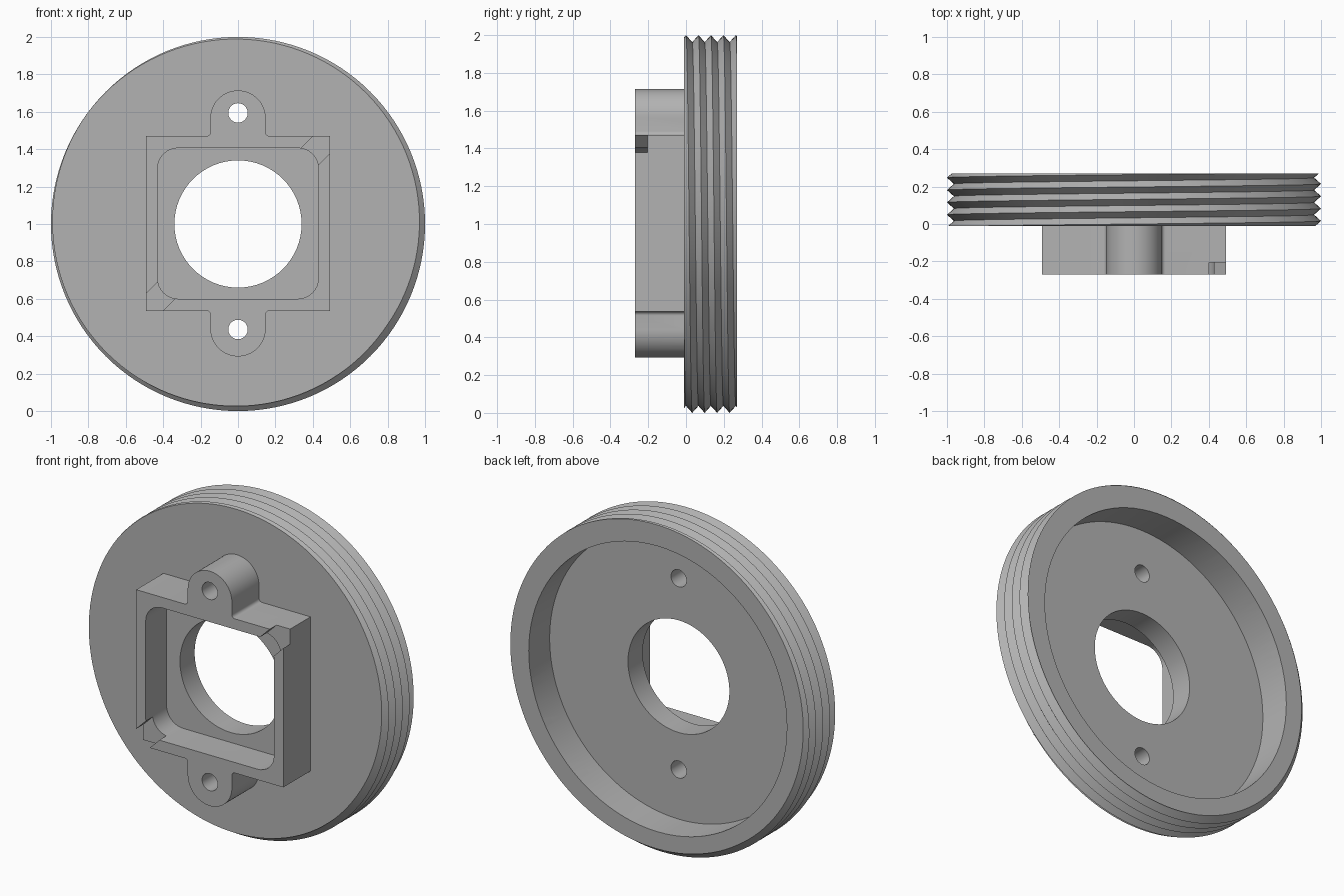
import bpy, bmesh
from math import sin, cos, pi, radians, floor

cube = bpy.data.objects.get("Cube")
if cube:
    bpy.data.objects.remove(cube, do_unlink=True)

grey = bpy.data.materials.new("plain_grey")
grey.use_nodes = True
colour = (0.45, 0.45, 0.45, 1)
grey.diffuse_color = colour
grey.node_tree.nodes["Principled BSDF"].inputs["Base Color"].default_value = colour

FRONT, BACK, FRAME_FRONT = -0.01, 0.27, -0.27
MID = 1.003                      # height of the frame centre


def finish(name, bm):
    bmesh.ops.recalc_face_normals(bm, faces=bm.faces)
    mesh = bpy.data.meshes.new(name)
    bm.to_mesh(mesh)
    bm.free()
    mesh.materials.append(grey)
    obj = bpy.data.objects.new(name, mesh)
    bpy.context.collection.objects.link(obj)
    return obj


def arc(cx, cz, r, start, end, n):
    angles = [radians(start + (end - start) * i / n) for i in range(n + 1)]
    return [(cx + r * cos(a), cz + r * sin(a)) for a in angles]


def prism(name, outline, y0, y1):
    """Extrude an x-z outline along y."""
    bm = bmesh.new()
    face = bm.faces.new([bm.verts.new((x, y0, z)) for x, z in outline])
    new = bmesh.ops.extrude_face_region(bm, geom=[face])["geom"]
    bmesh.ops.translate(bm, vec=(0, y1 - y0, 0),
                        verts=[v for v in new if isinstance(v, bmesh.types.BMVert)])
    return finish(name, bm)


def cylinder(name, z, r, y0, y1, n):
    return prism(name, arc(0, z, r, 0, 360, n)[:-1], y0, y1)


# Disc with a helical V thread, cut square at both ends
def threaded_disc(pitch=0.066, depth=0.037, steps=128):
    def radius(y, phase):
        t = (y - phase) / pitch
        return 1 - depth * 2 * abs(t - floor(t + 0.5))

    bm = bmesh.new()
    rings = []
    for i in range(steps + 1):
        a = 2 * pi * i / steps
        phase = pitch * i / steps
        ring = []
        for k in range(-4, 12):
            y = min(max(phase + k * pitch / 2, FRONT), BACK)
            r = radius(y, phase)
            ring.append(bm.verts.new((r * sin(a), y, 1 + r * cos(a))))
        rings.append(ring)
    for a, b in zip(rings, rings[1:]):
        for k in range(len(a) - 1):
            bm.faces.new((a[k], a[k + 1], b[k + 1], b[k]))
    bmesh.ops.remove_doubles(bm, verts=bm.verts, dist=1e-4)
    bmesh.ops.holes_fill(bm, edges=[e for e in bm.edges if e.is_boundary], sides=0)
    bmesh.ops.triangulate(bm, faces=bm.faces)
    return finish("threaded_flange", bm)


body = threaded_disc()

# Square frame with two rounded screw ears
upper = ([(0.493, 1.47)] + arc(0.168, 1.49, 0.02, 270, 180, 5)
         + arc(0, 1.566, 0.148, 0, 180, 32)
         + arc(-0.168, 1.49, 0.02, 0, -90, 5) + [(-0.493, 1.47)])
frame = prism("frame", upper + [(-x, 2 * MID - z) for x, z in upper], FRAME_FRONT, 0.03)

# Cutters: frame pocket, rear recess, bore, screw holes, diagonal corner slots
corners = [(1, 1, 0), (-1, 1, 90), (-1, -1, 180), (1, -1, 270)]
pocket = []
for sx, sz, a in corners:
    pocket += arc(sx * 0.32, MID + sz * 0.293, 0.11, a, a + 90, 8)
cutters = [
    prism("pocket_cutter", pocket, -0.4, -0.07),
    cylinder("recess_cutter", 1, 0.865, 0.07, 0.4, 96),
    cylinder("bore_cutter", 1, 0.34, -0.4, 0.4, 64),
    cylinder("upper_screw_cutter", 1.594, 0.052, -0.4, 0.4, 24),
    cylinder("lower_screw_cutter", 0.436, 0.052, -0.4, 0.4, 24),
]
W = 0.0455                       # half slot width along each axis
for s in (1, -1):
    slot = [(d + e, d - e) for d, e in ((0.3, W), (0.6, W), (0.6, -W), (0.3, -W))]
    cutters.append(prism("slot_cutter",
                         [(s * x, MID + s * (z - 0.026)) for x, z in slot], -0.4, -0.205))

for tool in [frame] + cutters:
    mod = body.modifiers.new(tool.name, "BOOLEAN")
    mod.operation = "UNION" if tool is frame else "DIFFERENCE"
    mod.solver = "EXACT"
    mod.object = tool
    tool.hide_render = True

# Bake the booleans and drop the helpers
graph = bpy.context.evaluated_depsgraph_get()
result = bpy.data.meshes.new_from_object(body.evaluated_get(graph))
body.modifiers.clear()
body.data = result
for tool in [frame] + cutters:
    bpy.data.objects.remove(tool, do_unlink=True)

bpy.ops.object.select_all(action="DESELECT")
body.select_set(True)
bpy.context.view_layer.objects.active = body
bpy.ops.object.shade_smooth_by_angle(angle=radians(30))
